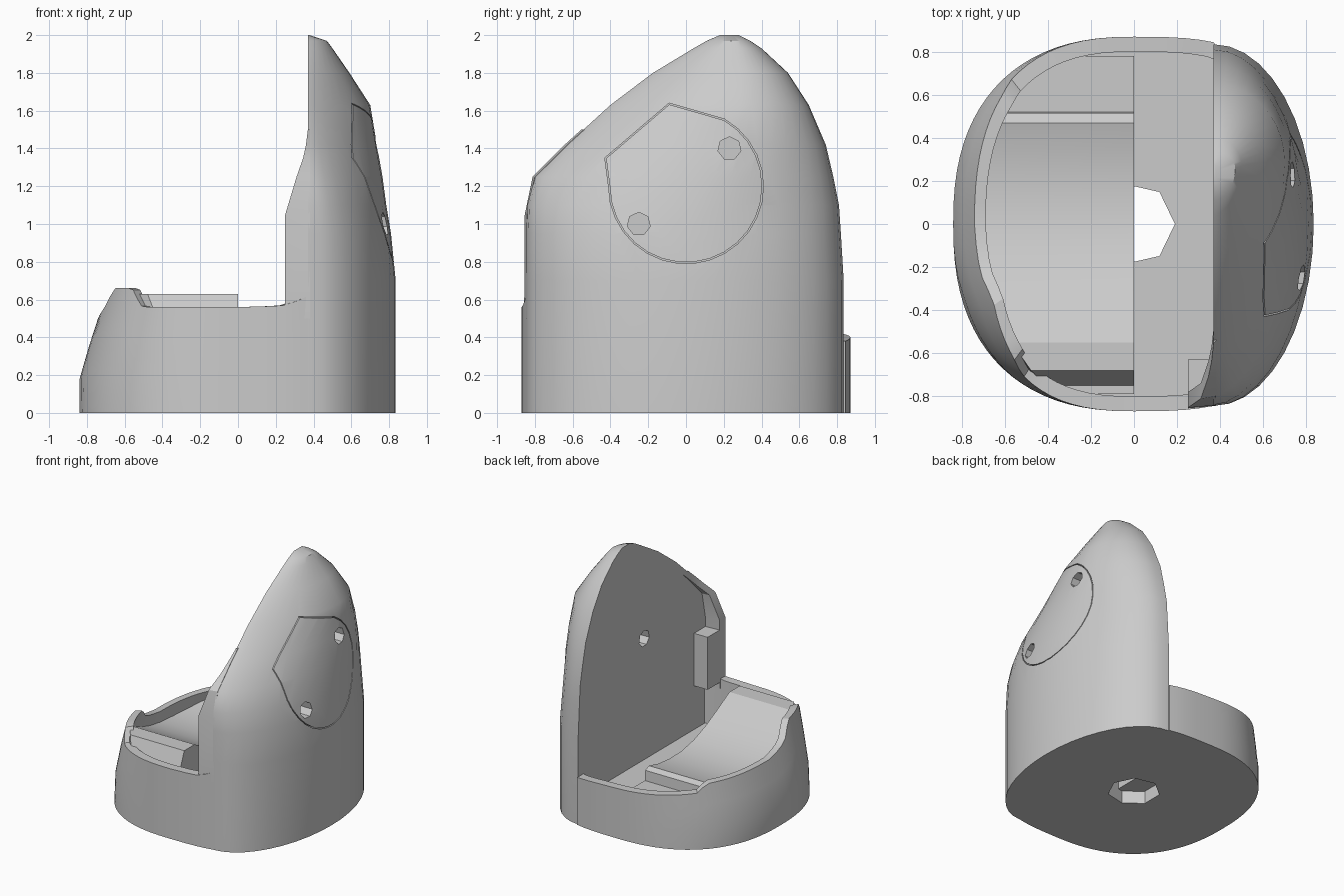
import bpy, bmesh, math

if "Cube" in bpy.data.objects:
    bpy.data.objects.remove(bpy.data.objects["Cube"], do_unlink=True)

GREY = (0.6, 0.6, 0.6, 1)
grey = bpy.data.materials.new("plain grey")
grey.use_nodes = True
grey.diffuse_color = GREY
grey.node_tree.nodes["Principled BSDF"].inputs["Base Color"].default_value = GREY


def lerp(table, t):
    """Piecewise linear lookup in rows of (key, value, value...)."""
    for a, b in zip(table, table[1:]):
        if t <= b[0]:
            f = max(0, (t - a[0]) / (b[0] - a[0]))
            return [p + (q - p) * f for p, q in zip(a[1:], b[1:])]
    return list(table[-1][1:])


def loft(name, rings, loop=False):
    """Skin a list of equal closed rings; cap the ends or join them up."""
    bm = bmesh.new()
    rows = [[bm.verts.new(p) for p in ring] for ring in rings]
    n = len(rows[0])
    pairs = list(zip(rows, rows[1:] + rows[:1]))
    for a, b in pairs if loop else pairs[:-1]:
        for i in range(n):
            j = (i + 1) % n
            bm.faces.new((a[i], a[j], b[j], b[i]))
    if not loop:
        bm.faces.new(rows[0][::-1])
        bm.faces.new(rows[-1])
    bm.normal_update()
    if bm.calc_volume(signed=True) < 0:
        bmesh.ops.reverse_faces(bm, faces=bm.faces)
    mesh = bpy.data.meshes.new(name)
    bm.to_mesh(mesh)
    bm.free()
    mesh.materials.append(grey)
    ob = bpy.data.objects.new(name, mesh)
    bpy.context.collection.objects.link(ob)
    return ob


def activate(ob):
    bpy.ops.object.select_all(action='DESELECT')
    ob.select_set(True)
    bpy.context.view_layer.objects.active = ob


def smooth(ob, angle=32):
    activate(ob)
    bpy.ops.object.shade_smooth_by_angle(angle=math.radians(angle))


def cut(ob, cutter):
    """Subtract the cutter; keep the uncut mesh if the result loses the body."""
    whole = ob.data.copy()
    cutter.hide_render = True
    mod = ob.modifiers.new("cut", 'BOOLEAN')
    mod.operation, mod.solver, mod.object = 'DIFFERENCE', 'EXACT', cutter
    activate(ob)
    bpy.ops.object.modifier_apply(modifier="cut")
    if len(ob.data.vertices) < len(whole.vertices):
        ob.data = whole
    bpy.data.objects.remove(cutter, do_unlink=True)


def power(v, e):
    return math.copysign(abs(v) ** e, v)


# Tower: half ovals that shrink and lean back
# rows are z, front y, widest y, back y, outer x, front sharpness
WALL = 0.37
TOWER = [(0, -.845, 0, .835, .835, 1), (.7, -.845, 0, .835, .835, 1), (.95, -.845, 0, .82, .81, 1),
         (1.1, -.84, .05, .81, .785, 1.1), (1.25, -.8, .14, .78, .765, 1.3),
         (1.42, -.63, .22, .74, .735, 1.55), (1.63, -.4, .29, .65, .7, 1.75),
         (1.8, -.175, .29, .54, .59, 1.6), (1.93, .04, .27, .4, .5, 1.3),
         (1.97, .11, .26, .34, .47, 1), (2, .18, .23, .28, .38, 1)]


def tower_ring(z):
    y0, ym, y1, x1, sharp = lerp(TOWER, z)
    ring = []
    for i in range(21):
        a = math.radians(-90 + 9 * i)
        depth, e = (ym - y0, sharp) if a < 0 else (y1 - ym, 1)
        ring.append((WALL + (x1 - WALL) * max(0, math.cos(a)) ** e, ym + depth * math.sin(a), z))
    return ring


tower = loft("tower", [tower_ring(row[0]) for row in TOWER])


# Seam around the side cover: a round with one straight corner
def cover_outline(r):
    pts = [(r * math.cos(a), 1.2 + r * math.sin(a))
           for a in (math.radians(-180 + 12 * i) for i in range(21))]
    k = r / 0.41
    return pts + [(-.09 * k, 1.2 + .44 * k), (-.43 * k, 1.2 + .15 * k)]


seam = loft("seam_cutter", [[(x, y, z) for y, z in cover_outline(r)]
                            for x, r in ((.55, .41), (1.2, .41), (1.2, .403), (.55, .403))], loop=True)
cut(tower, seam)


# Screw holes outside and pivot hole on the inner wall
def hole_cutter(y, z, x0, x1, r, n=7):
    turn = 2 * math.pi / n
    return loft("hole_cutter", [[(x, y + r * math.sin(turn * i), z + r * math.cos(turn * i))
                                 for i in range(n)] for x in (x0, x1)])


for spec in ((.23, 1.4, .62, 1.2, .062), (-.25, 1, .64, 1.2, .062), (0, 1.17, .2, .48, .065)):
    cut(tower, hole_cutter(*spec))
smooth(tower)

# Cup: wall, rim, floor and central hole as one closed skin; rim rows are angle, height
RIM = [(0, .38), (73, .38), (90, .4), (120, .43), (134, .44), (139, .5), (180, .5), (192, .55),
       (200, .66), (222, .66), (232, .56), (270, .56), (280, .57), (287, .62), (360, .4)]
TAPER = [(0, 1), (.18, 1), (.45, .905), (.66, .81)]
SIDES = 84
FLOOR = 0.2


def lean(x, z):
    """Pull the closed end of the cup inwards with height."""
    return x * (1 - (1 - lerp(TAPER, z)[0]) * abs(x) / .84) if x < 0 else x


def outline(a, z, k=1):
    e = 1 / 1.2 if math.cos(a) < 0 else 2 / 3
    x = lean(.84 * k * power(math.cos(a), e), z)
    y = .87 * k * power(math.sin(a), e)
    return min(x, WALL + .005), y, z


def hole_point(a, z):
    part = 2 * math.pi / 7
    r = .19 * math.cos(part / 2) / math.cos(a % part - part / 2)
    return r * math.cos(a), r * math.sin(a), z


angles = [2 * math.pi * i / SIDES for i in range(SIDES)]
rims = [lerp(RIM, math.degrees(a))[0] for a in angles]
rings = [[outline(a, h * f) for a, h in zip(angles, rims)] for f in (0, .35, .7, 1)]
rings.append([outline(a, h, .92) for a, h in zip(angles, rims)])
rings.append([outline(a, FLOOR, .92) for a in angles])
rings += [[hole_point(a, z) for a in angles] for z in (FLOOR, 0)]
smooth(loft("cup", rings, loop=True))

# Cradle: curved seat filling the low half of the cup; rows are y, top height
SEAT = [(.78, .33), (.7, .33), (.6, .33), (.52, .33), (.515, .41), (.47, .43), (.35, .4), (.2, .385),
        (.05, .39), (-.1, .42), (-.25, .475), (-.4, .55), (-.55, .63), (-.68, .63), (-.75, .45), (-.79, .45)]


def seat_ring(y, top):
    reach = -.8 * (1 - (abs(y) / .835) ** 2.4) ** (1 / 2.4)
    return [(reach, y, .1), (0, y, .1), (0, y, top), (lean(reach, top), y, top)]


smooth(loft("cradle", [seat_ring(y, z) for y, z in SEAT]), 20)

# Front lip: thin edge reaching inward from the tower
LIP = [(.5, .25), (1.05, .25), (1.25, .31), (1.35, .345), (1.42, .36), (1.5, .37)]


def lip_ring(z, x):
    y = lerp(TOWER, z)[0]
    return [(x, y - .012, z), (WALL + .01, y, z), (WALL + .01, y + .07, z), (x, y + .06, z)]


smooth(loft("front_lip", [lip_ring(z, x) for z, x in LIP]))

# Stop block on the inner wall behind the lip
loft("stop_block", [[(x, y, z) for x, y in ((.25, -.8), (.38, -.8), (.38, -.63), (.25, -.63))]
                    for z in (.55, .97)])
